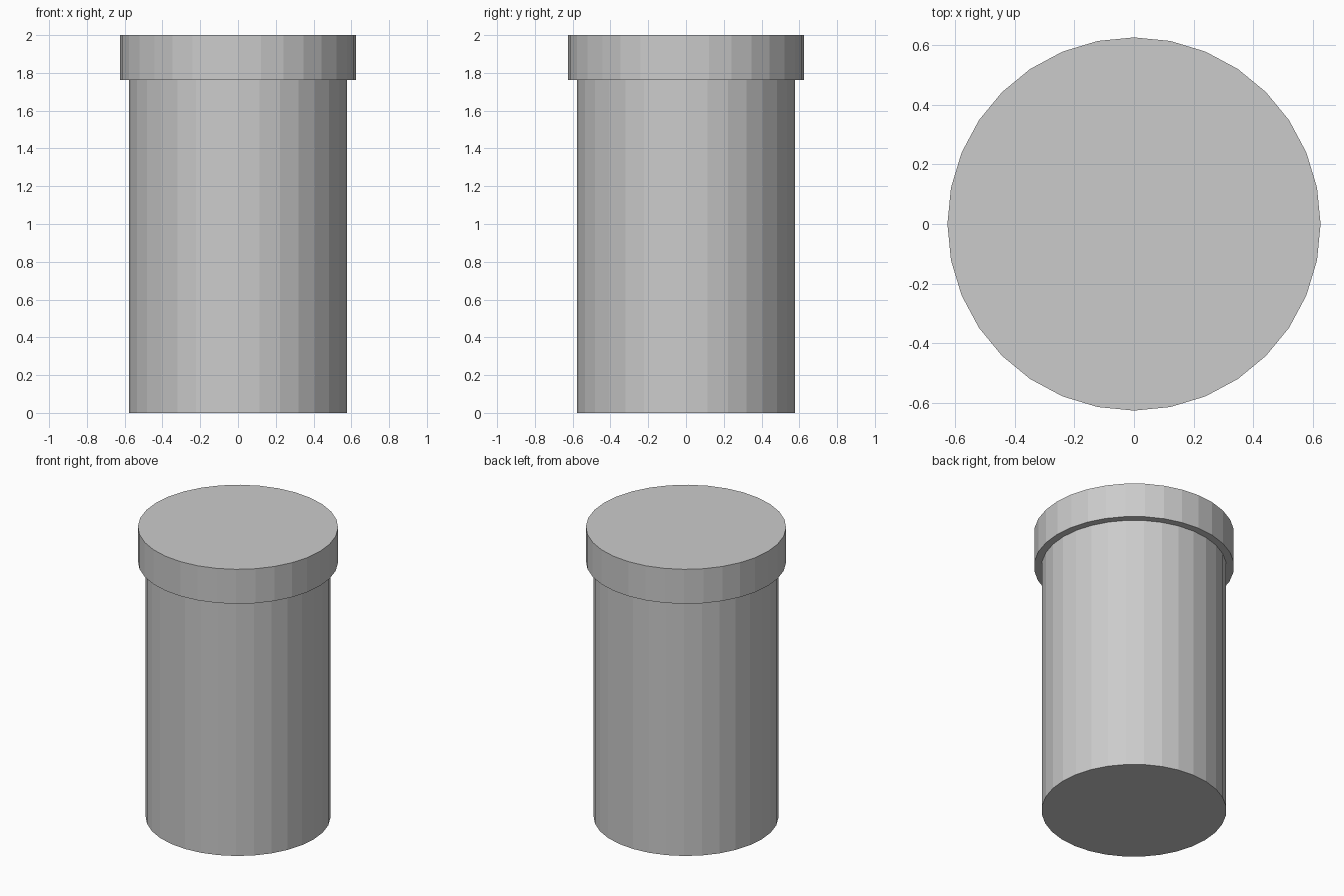
import bpy

if "Cube" in bpy.data.objects:
    bpy.data.objects.remove(bpy.data.objects["Cube"])

SIDES = 32


def cylinder(name, radius, z0, z1):
    bpy.ops.mesh.primitive_cylinder_add(
        vertices=SIDES, radius=radius, depth=z1 - z0,
        location=(0, 0, (z0 + z1) / 2))
    obj = bpy.context.object
    obj.name = name
    return obj


# Straight-sided container body, meeting the underside of the lid
cylinder("container_body", 0.578, 0.0, 1.762)

# Slightly wider flat lid
cylinder("lid", 0.626, 1.762, 2.0)
